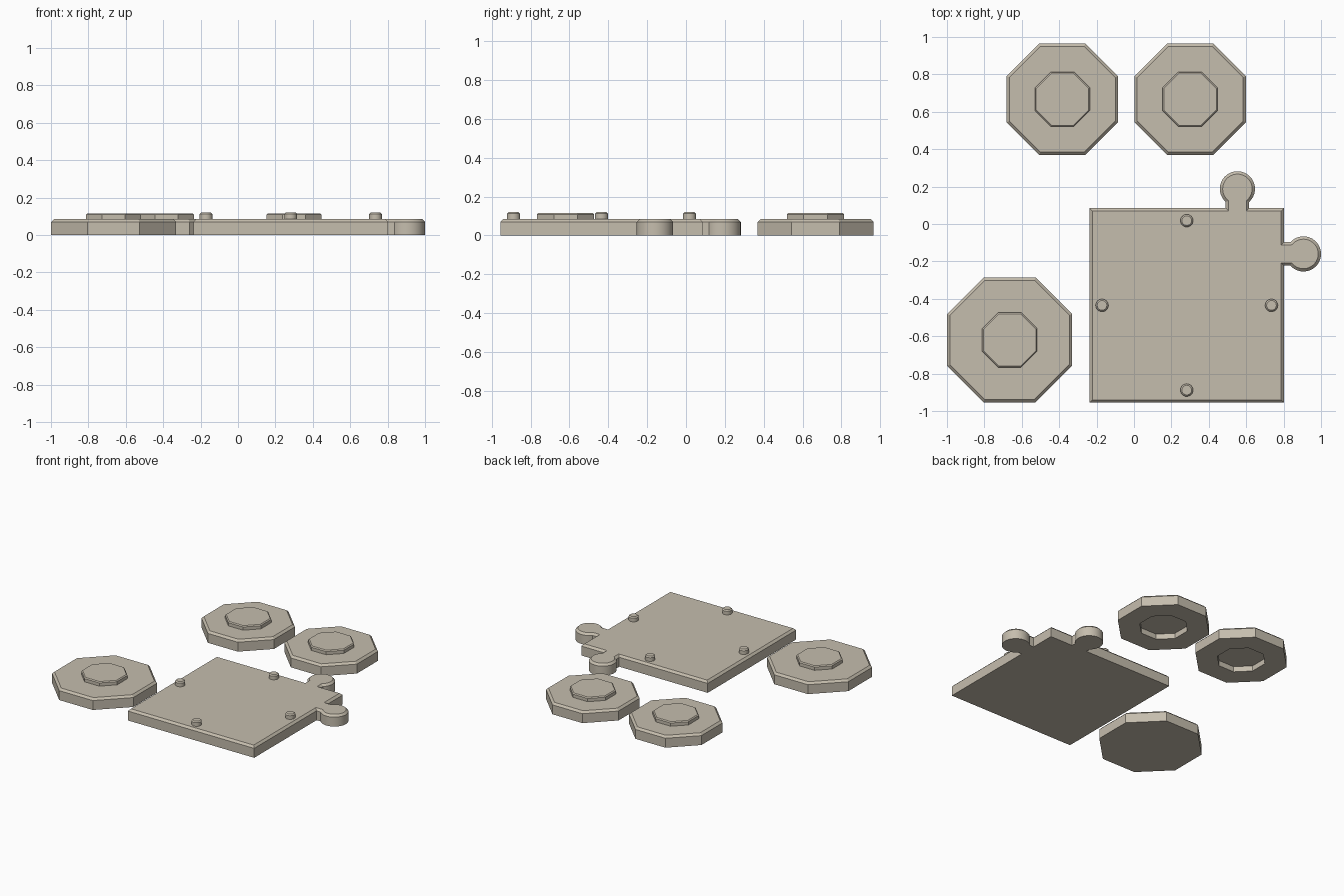
import bpy, bmesh, math
from mathutils import Vector

if "Cube" in bpy.data.objects:
    bpy.data.objects.remove(bpy.data.objects["Cube"])

stone = bpy.data.materials.new("warm_grey_stone")
stone.diffuse_color = (0.56, 0.51, 0.42, 1)
stone.use_nodes = True
stone.node_tree.nodes["Principled BSDF"].inputs["Base Color"].default_value = stone.diffuse_color

TOP = 0.085       # top of every tile
CH = 0.015        # tile chamfer


def polygon(cx, cy, radius, n, start=0.0):
    return [Vector((cx + radius * math.cos(start + math.tau * i / n),
                    cy + radius * math.sin(start + math.tau * i / n))) for i in range(n)]


def octagon(cx, cy, apothem):
    return polygon(cx, cy, apothem / math.cos(math.pi / 8), 8, math.pi / 8)


def inset(loop, d):
    """Move a counter-clockwise outline inwards by d with mitred corners."""
    out = []
    for i, p in enumerate(loop):
        a = (p - loop[i - 1]).normalized()
        b = (loop[(i + 1) % len(loop)] - p).normalized()
        n1, n2 = Vector((-a.y, a.x)), Vector((-b.y, b.x))
        out.append(p + (n1 + n2) * d / (1 + n1.dot(n2)))
    return out


def loft(name, rings):
    """Skin a list of (outline, height) rings and cap both ends."""
    bm = bmesh.new()
    rows = [[bm.verts.new((p.x, p.y, z)) for p in loop] for loop, z in rings]
    for lo, hi in zip(rows, rows[1:]):
        for i in range(len(lo)):
            j = (i + 1) % len(lo)
            bm.faces.new((lo[i], lo[j], hi[j], hi[i]))
    bm.faces.new(rows[0][::-1])
    bm.faces.new(rows[-1])
    mesh = bpy.data.meshes.new(name)
    bm.to_mesh(mesh)
    bm.free()
    mesh.materials.append(stone)
    obj = bpy.data.objects.new(name, mesh)
    bpy.context.collection.objects.link(obj)
    bpy.ops.object.select_all(action='DESELECT')
    obj.select_set(True)
    bpy.context.view_layer.objects.active = obj
    bpy.ops.object.shade_smooth_by_angle(angle=math.radians(30))
    return obj


def slab(loop, z0, z1, ch):
    """Rings of a chamfered plate."""
    return [(loop, z0), (loop, z1 - ch), (inset(loop, ch), z1)]


# Octagonal tiles, each with a raised disc; the smaller ones have a socket below
def octagon_tile(name, cx, cy, apothem, socket):
    rings = slab(octagon(cx, cy, apothem), 0, TOP, CH)
    rings += slab(octagon(cx, cy, 0.147), TOP, 0.116, 0.007)
    if socket:
        hole = octagon(cx, cy, 0.155)
        rings = [(hole, 0.04), (hole, 0)] + rings
    loft(name, rings)


octagon_tile("large_octagon_tile", -0.665, -0.62, 0.334, False)
octagon_tile("left_octagon_tile", -0.383, 0.667, 0.298, True)
octagon_tile("right_octagon_tile", 0.30, 0.667, 0.298, True)


# Round connector tab: neck and knob, pointing along the given angle
def tab(base, centre, angle, r=0.094, neck=0.063, steps=28):
    c = Vector(centre)
    out = Vector((math.cos(angle), math.sin(angle)))
    side = Vector((-out.y, out.x))
    sweep = math.pi - math.asin(neck / r)
    arc = [c + r * (out * math.cos(t) + side * math.sin(t))
           for t in (-sweep + 2 * sweep * i / steps for i in range(steps + 1))]
    return [Vector(base) - side * neck, *arc, Vector(base) + side * neck]


# Square base plate with two tabs
X0, X1, Y0, Y1 = -0.238, 0.802, -0.955, 0.085
outline = [Vector((X0, Y0)), Vector((X1, Y0)),
           *tab((X1, -0.16), (0.906, -0.16), 0),
           Vector((X1, Y1)),
           *tab((0.553, Y1), (0.553, 0.188), math.pi / 2),
           Vector((X0, Y1))]
loft("square_base", slab(outline, 0, TOP, CH))

# Four locating pegs near the middle of each edge
for side, dx, dy in (("left", -1, 0), ("right", 1, 0), ("front", 0, -1), ("back", 0, 1)):
    ring = polygon(0.282 + 0.453 * dx, -0.435 + 0.453 * dy, 0.034, 24)
    loft(side + "_peg", slab(ring, TOP - 0.005, 0.12, 0.008))
